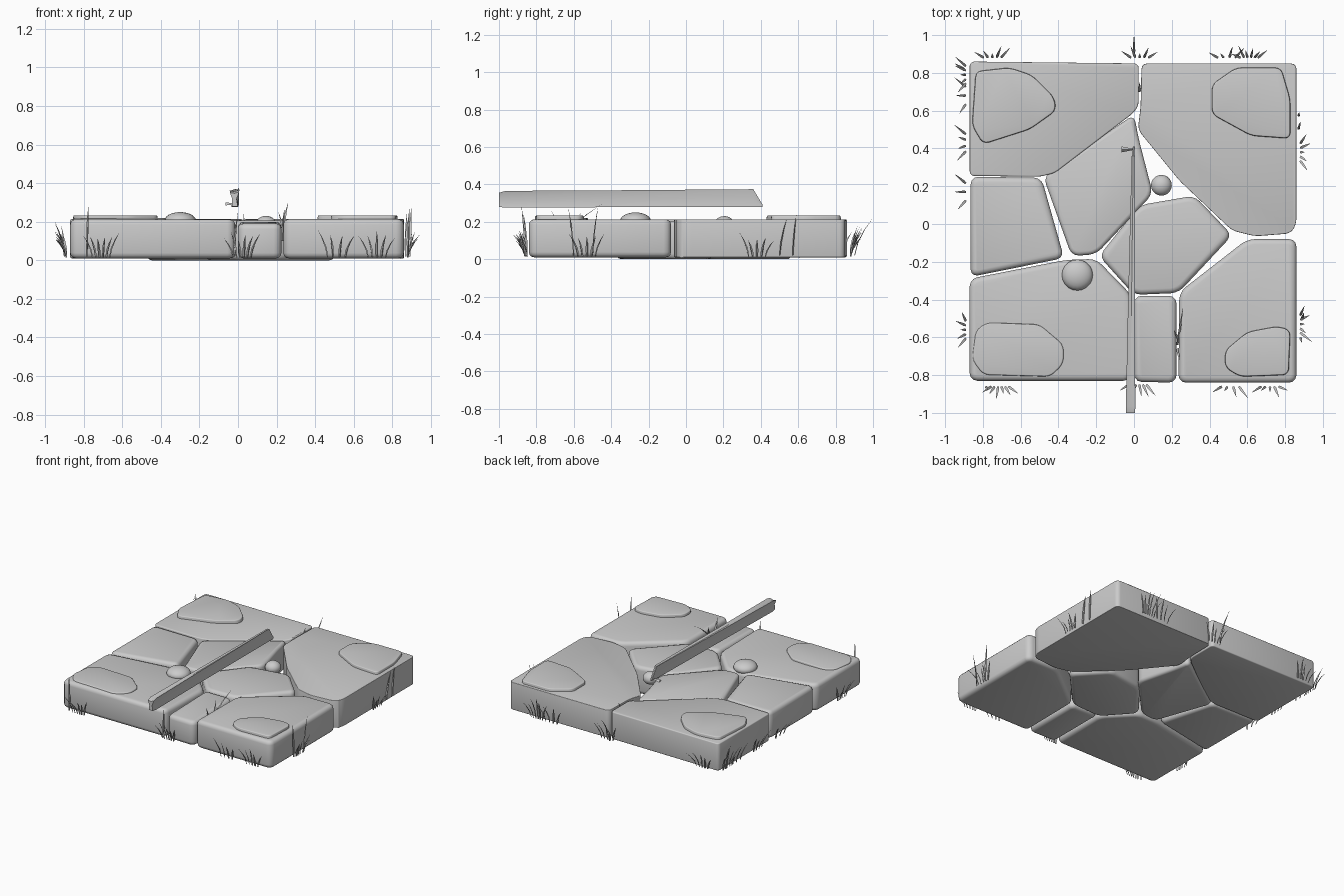
import bpy, bmesh, math, random
from mathutils import Vector

if "Cube" in bpy.data.objects:
    bpy.data.objects.remove(bpy.data.objects["Cube"])

random.seed(4)


def finish(name, bm, angle=40):
    bmesh.ops.recalc_face_normals(bm, faces=bm.faces[:])
    me = bpy.data.meshes.new(name)
    bm.to_mesh(me)
    bm.free()
    for p in me.polygons:
        p.use_smooth = True
    me.set_sharp_from_angle(angle=math.radians(angle))
    ob = bpy.data.objects.new(name, me)
    bpy.context.collection.objects.link(ob)
    return ob


def slab(name, pts, z0, z1, corner, rim, inset=0.0):
    """Polygon prism: pts are (x, y[, top z]); upright edges rounded, then the rims."""
    bm = bmesh.new()
    c = Vector((sum(p[0] for p in pts), sum(p[1] for p in pts))) / len(pts)
    low, top = [], []
    for p in pts:
        q = Vector(p[:2])
        low.append(bm.verts.new((*q, z0)))
        top.append(bm.verts.new((*(q.lerp(c, inset)), p[2] if len(p) > 2 else z1)))
    n = len(pts)
    bm.faces.new(low[::-1])
    bm.faces.new(top)
    for i in range(n):
        j = (i + 1) % n
        bm.faces.new((low[i], low[j], top[j], top[i]))
    bm.normal_update()
    up = [e for e in bm.edges if abs(e.verts[0].co.z - e.verts[1].co.z) > (z1 - z0) * .5]
    bmesh.ops.bevel(bm, geom=up, offset=corner, segments=3, profile=.5,
                    affect='EDGES', clamp_overlap=True)
    bm.normal_update()
    ring = [e for e in bm.edges if any(abs(f.normal.z) > .8 for f in e.link_faces)
            and any(abs(f.normal.z) < .8 for f in e.link_faces)]
    bmesh.ops.bevel(bm, geom=ring, offset=rim, segments=3, profile=.5,
                    affect='EDGES', clamp_overlap=True)
    return finish(name, bm)


# Paving stones fitted together
stones = {
    "stone_back_left": [(-.87, .86), (-.87, .255), (-.50, .25), (-.42, .27), (.0, .59, .2), (.025, .63), (.025, .85)],
    "stone_back_right": [(.04, .85), (.035, .62), (.02, .5, .2), (.24, .23, .2), (.52, -.035), (.64, -.065), (.83, -.05),
                         (.86, .0), (.86, .85)],
    "stone_left": [(-.865, .25), (-.865, -.28), (-.37, -.18), (-.49, .245)],
    "stone_middle": [(-.48, .25), (-.33, -.17), (-.2, -.16), (.10, .16), (.025, .45), (.0, .58)],
    "stone_centre": [(.03, .1), (-.185, -.17), (.0, -.375), (.235, -.365), (.52, -.06), (.32, .15)],
    "stone_front_left": [(-.87, -.29), (-.87, -.83), (-.015, -.83), (-.01, -.38, .2), (-.2, -.185, .195),
                         (-.36, -.19, .195)],
    "stone_front_small": [(.0, -.38, .2), (.0, -.835, .19), (.225, -.84, .19), (.225, -.38, .2)],
    "stone_front_right": [(.24, -.36), (.235, -.84), (.86, -.84), (.86, -.08), (.6, -.08)],
}
for name, pts in stones.items():
    inner = name in ("stone_middle", "stone_centre")
    slab(name, pts, 0.0 if inner else .01, .205 if inner else .213, .04, .028)

# Thin worn patches on the four corners
patches = {
    "patch_back_left": [(-.84, .81), (-.86, .52), (-.80, .42), (-.55, .5), (-.41, .6), (-.42, .67), (-.54, .79), (-.66, .83)],
    "patch_back_right": [(.41, .74), (.41, .58), (.62, .465), (.83, .45), (.83, .66), (.78, .83), (.54, .83)],
    "patch_front_left": [(-.84, -.56), (-.86, -.72), (-.80, -.8), (-.44, -.81), (-.37, -.74), (-.37, -.64), (-.5, -.53),
                         (-.78, -.52)],
    "patch_front_right": [(.48, -.67), (.48, -.76), (.56, -.81), (.82, -.8), (.83, -.56), (.76, -.54), (.6, -.57)],
}
for name, pts in patches.items():
    slab(name, pts, .19, .22 if name == "patch_front_left" else .233, .03, .006, .02)

# Pebbles lying in the joints
for name, x, y, r, z in (("pebble_large", -.3, -.27, .082, .205), ("pebble_small", .145, .205, .055, .185)):
    bm = bmesh.new()
    bmesh.ops.create_uvsphere(bm, u_segments=20, v_segments=12, radius=1)
    for v in bm.verts:
        v.co = Vector((x + v.co.x * r, y + v.co.y * r, z + v.co.z * .045))
    finish(name, bm, 60)

# Tapered grooved bar floating over the stones
bm = bmesh.new()
rings = []
for y, x, w, zb, zt in ((-1, -.018, .024, .28, .355), (-.965, -.018, .025, .275, .365),
                        (-.4, -.013, .018, .278, .368), (.36, -.004, .008, .278, .374), (.41, .0, .006, .278, .29)):
    zm = (zb + zt) / 2
    prof = [(-.6, zb), (.7, zb), (.45, zm), (1, zt), (0, zt - .008), (-1, zt - .004), (-.5, zm)]
    rings.append([bm.verts.new((x + a * w, y, z)) for a, z in prof])
for a, b in zip(rings, rings[1:]):
    for i in range(7):
        j = (i + 1) % 7
        bm.faces.new((a[i], a[j], b[j], b[i]))
bm.faces.new(rings[0])
bm.faces.new(rings[-1][::-1])
finish("floating_bar", bm, 30)

# Splinter by the far end of the bar
bm = bmesh.new()
bmesh.ops.create_cone(bm, cap_ends=True, segments=3, radius1=.018, radius2=.004, depth=.06)
for v in bm.verts:
    v.co = Vector((-.035 + v.co.z, .395 + v.co.x, .29 + v.co.y * .6))
finish("bar_splinter", bm, 20)


def blade(bm, base, lean, height, width):
    """One curved, tapering, three-sided grass blade."""
    side = Vector((-lean.y, lean.x, 0))
    side = side.normalized() if side.length > 1e-4 else Vector((1, 0, 0))
    fwd = Vector((side.y, -side.x, 0))
    prev = None
    for t, k in ((0, .7), (.35, 1), (.7, .7), (1, .04)):
        c = base + lean * t ** 1.7 + Vector((0, 0, height * t))
        ring = [bm.verts.new(c + d * width * k) for d in (side, -side, fwd * .7)]
        if prev:
            for i in range(3):
                j = (i + 1) % 3
                bm.faces.new((prev[i], prev[j], ring[j], ring[i]))
        prev = ring
    bm.faces.new(prev)


# Grass tufts round the edge: x, y, outward x, outward y, blades, height
tufts = [(-.75, .88, 0, 1, 5, .14), (-.89, .79, -1, 0, 5, .18), (-.89, .68, -1, 0, 3, .14), (-.89, .43, -1, 0, 4, .14),
         (-.89, .17, -1, 0, 3, .12), (-.89, -.56, -1, 0, 5, .15), (-.71, -.86, 0, -1, 6, .14), (.03, .88, 0, 1, 5, .15),
         (.49, .88, 0, 1, 4, .14), (.61, .88, 0, 1, 6, .17), (.88, .38, 1, 0, 5, .13), (.88, -.53, 1, 0, 5, .15),
         (.51, -.86, 0, -1, 4, .14), (.72, -.86, 0, -1, 5, .14), (.02, -.85, 0, -1, 6, .14)]
for n, (x, y, ox, oy, count, h) in enumerate(tufts):
    bm = bmesh.new()
    for i in range(count):
        s = (i / (count - 1) - .5) * 2
        base = Vector((x + abs(oy) * s * .045, y + abs(ox) * s * .045, .015))
        out = random.uniform(.02, .065)
        lean = Vector((ox * out + abs(oy) * s * .05, oy * out + abs(ox) * s * .05, 0))
        blade(bm, base, lean, h * random.uniform(.65, 1), .007)
    finish(f"grass_tuft_{n + 1}", bm, 50)

# Taller single blades: base x, y, lean x, y, base z, tip height above base
tall = [(-.785, -.86, .01, -.02, .02, .27), (.87, .5, .01, .04, .02, .2), (.87, .57, .005, .02, .02, .22),
        (.89, -.5, .01, .03, .02, .26), (.88, -.6, .01, -.03, .02, .26), (.23, -.64, .03, .2, .1, .2),
        (.23, -.66, .01, -.06, .1, .16), (.24, -.62, -.03, .06, .1, .15), (.0, .9, .0, .1, .02, .2),
        (-.02, -.85, .02, -.02, .02, .23), (-.9, .82, -.05, .03, .02, .18), (.03, .7, .0, .05, .08, .16)]
bm = bmesh.new()
for x, y, lx, ly, z, h in tall:
    blade(bm, Vector((x, y, z)), Vector((lx, ly, 0)), h, .007)
finish("tall_grass", bm, 50)
